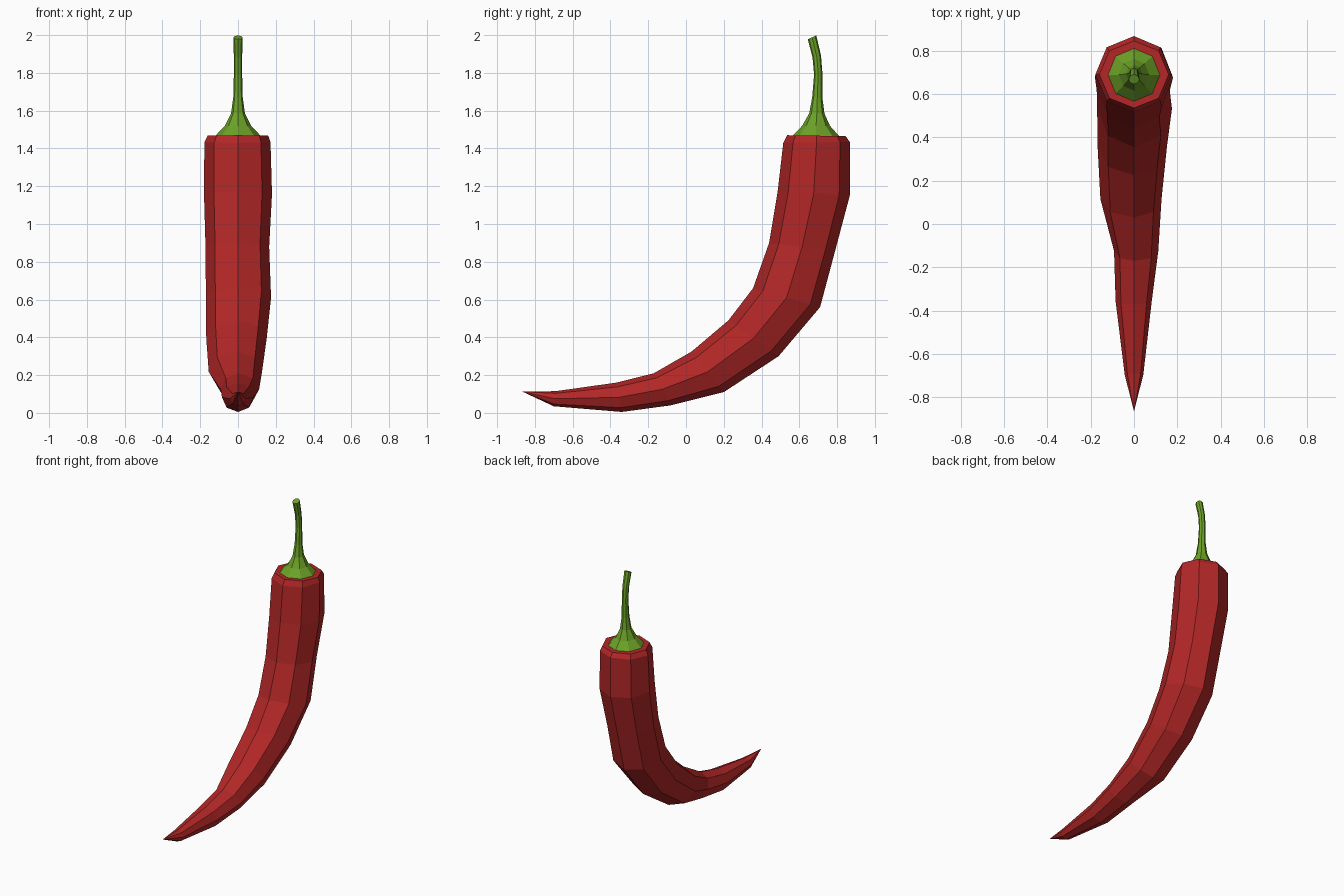
import bpy, bmesh, math
from mathutils import Vector

SIDES = 8


def material(name, rgb):
    m = bpy.data.materials.new(name)
    m.diffuse_color = (*rgb, 1)
    return m


def loft(name, rings, mat, tip=None):
    """Each ring: inner (y, z), outer (y, z), left and right half-widths."""
    bm = bmesh.new()
    loops = []
    for y0, z0, y1, z1, left, right in rings:
        inner, outer = Vector((0, y0, z0)), Vector((0, y1, z1))
        mid, half = (inner + outer) / 2, (outer - inner) / 2
        loop = []
        for i in range(SIDES):
            a = 2 * math.pi * i / SIDES
            s = math.sin(a)
            side = Vector((s * (right if s > 0 else left), 0, 0))
            loop.append(bm.verts.new(mid + half * math.cos(a) + side))
        loops.append(loop)
    for a, b in zip(loops, loops[1:]):
        for i in range(SIDES):
            j = (i + 1) % SIDES
            bm.faces.new((a[i], a[j], b[j], b[i]))
    bm.faces.new(loops[0])
    if tip:
        t = bm.verts.new(tip)
        for i in range(SIDES):
            bm.faces.new((loops[-1][i], loops[-1][(i + 1) % SIDES], t))
    else:
        bm.faces.new(loops[-1])
    bmesh.ops.recalc_face_normals(bm, faces=bm.faces)
    mesh = bpy.data.meshes.new(name)
    bm.to_mesh(mesh)
    bm.free()
    mesh.materials.append(mat)
    ob = bpy.data.objects.new(name, mesh)
    bpy.context.collection.objects.link(ob)
    return ob


# Curved, tapering pod with a bevelled shoulder
loft("pepper_pod", [
    (0.535, 1.47, 0.845, 1.465, 0.160, 0.160),
    (0.515, 1.43, 0.867, 1.435, 0.178, 0.172),
    (0.485, 1.17, 0.867, 1.15, 0.180, 0.180),
    (0.44, 0.90, 0.79, 0.86, 0.172, 0.165),
    (0.355, 0.66, 0.71, 0.56, 0.170, 0.175),
    (0.225, 0.49, 0.49, 0.30, 0.168, 0.152),
    (0.03, 0.325, 0.20, 0.11, 0.155, 0.127),
    (-0.17, 0.21, -0.08, 0.04, 0.092, 0.112),
    (-0.37, 0.16, -0.34, 0.005, 0.085, 0.082),
    (-0.69, 0.115, -0.70, 0.035, 0.043, 0.043),
], material("pod_red", (0.45, 0.02, 0.02)), tip=(0, -0.865, 0.112))

# Green calyx flaring out of a slightly bent stalk
loft("stem", [
    (0.565, 1.468, 0.81, 1.466, 0.120, 0.120),
    (0.615, 1.52, 0.762, 1.52, 0.070, 0.070),
    (0.652, 1.585, 0.733, 1.585, 0.037, 0.037),
    (0.668, 1.67, 0.722, 1.67, 0.025, 0.025),
    (0.678, 1.79, 0.722, 1.80, 0.022, 0.022),
    (0.670, 1.88, 0.715, 1.89, 0.022, 0.022),
    (0.645, 1.978, 0.690, 1.998, 0.025, 0.025),
], material("stem_green", (0.15, 0.36, 0.02)))
